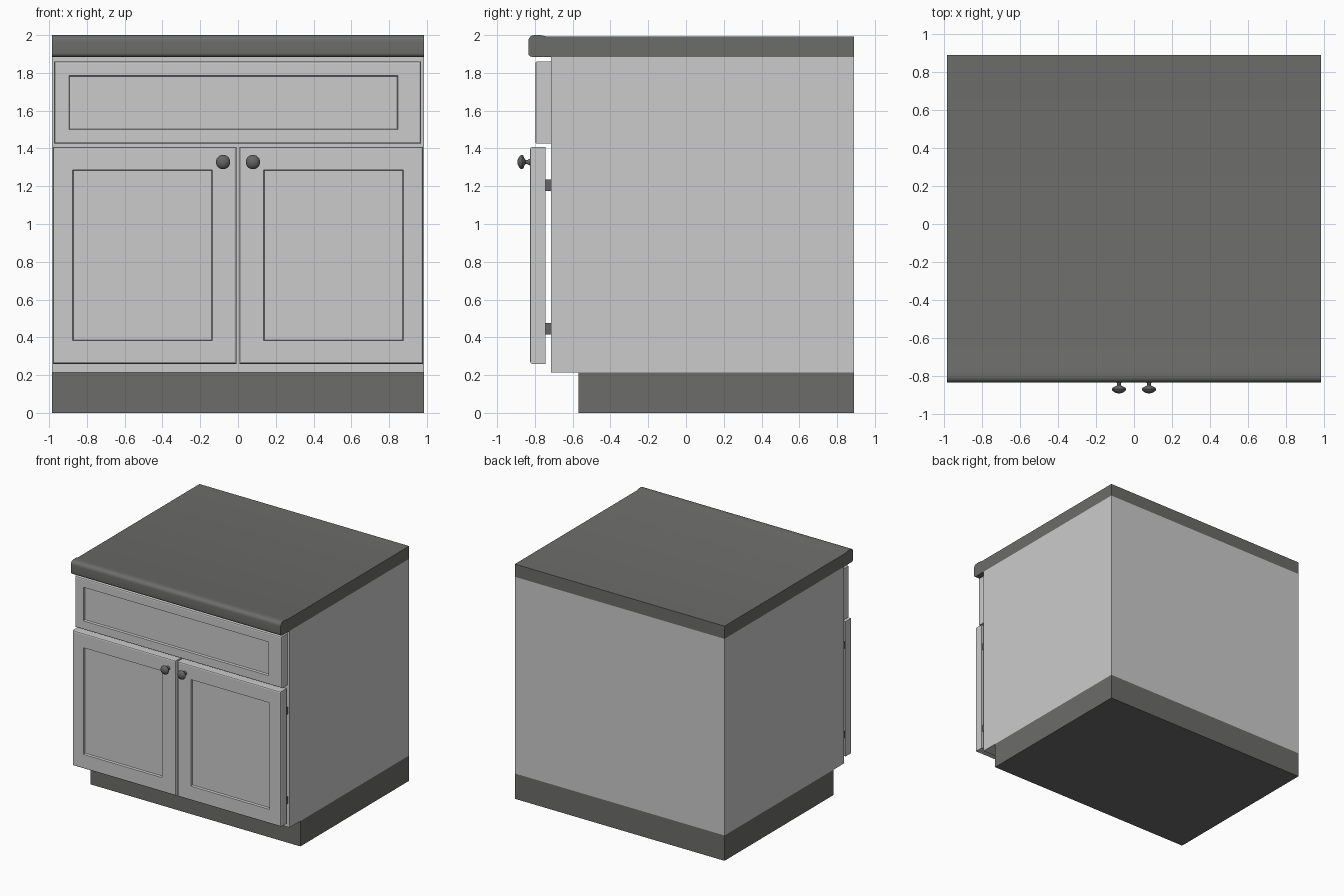
import bpy, bmesh, math
from mathutils import Matrix

cube = bpy.data.objects.get("Cube")
if cube:
    bpy.data.objects.remove(cube, do_unlink=True)


def material(name, rgb):
    m = bpy.data.materials.new(name)
    m.use_nodes = True
    m.diffuse_color = (*rgb, 1)
    m.node_tree.nodes["Principled BSDF"].inputs["Base Color"].default_value = (*rgb, 1)
    return m


LIGHT = material("light grey paint", (0.6, 0.6, 0.6))
DARK = material("dark grey", (0.15, 0.15, 0.145))
METAL = material("knob metal", (0.13, 0.13, 0.13))


def finish(name, bm, mat, smooth=False):
    bmesh.ops.recalc_face_normals(bm, faces=bm.faces)
    mesh = bpy.data.meshes.new(name)
    bm.to_mesh(mesh)
    bm.free()
    mesh.materials.append(mat)
    ob = bpy.data.objects.new(name, mesh)
    bpy.context.collection.objects.link(ob)
    if smooth:
        bpy.ops.object.select_all(action="DESELECT")
        ob.select_set(True)
        bpy.context.view_layer.objects.active = ob
        bpy.ops.object.shade_smooth_by_angle(angle=math.radians(40))
    return ob


def box(name, x, y, z, mat):
    bm = bmesh.new()
    bmesh.ops.create_cube(bm, size=1)
    for v in bm.verts:
        for i, (lo, hi) in enumerate((x, y, z)):
            v.co[i] = lo if v.co[i] < 0 else hi
    return finish(name, bm, mat)


def shaker_panel(name, outer, inner, front, back):
    """Slab with softened front edges and a recessed centre, lofted from rings."""
    soft, depth, slope = 0.01, 0.018, 0.004

    def ring(rect, inset, y):
        x0, x1, z0, z1 = rect
        x0, x1, z0, z1 = x0 + inset, x1 - inset, z0 + inset, z1 - inset
        return [bm.verts.new((x, y, z)) for x, z in ((x0, z0), (x1, z0), (x1, z1), (x0, z1))]

    bm = bmesh.new()
    rings = [ring(outer, 0, back), ring(outer, 0, front + soft),
             ring(outer, soft * 0.3, front + soft * 0.3), ring(outer, soft, front),
             ring(inner, 0, front), ring(inner, slope, front + depth)]
    for a, b in zip(rings, rings[1:]):
        for i in range(4):
            j = (i + 1) % 4
            bm.faces.new((a[i], a[j], b[j], b[i]))
    bm.faces.new(rings[0])
    bm.faces.new(rings[-1])
    return finish(name, bm, LIGHT)


W, BACK = 0.985, 0.89

# Carcass and recessed plinth
box("toe_kick_base", (-W, W), (-0.57, BACK), (0, 0.215), DARK)
box("cabinet_body", (-W, W), (-0.715, BACK), (0.215, 1.885), LIGHT)

# Worktop: side profile with rounded front lip, extruded across
profile = [(BACK, 1.885), (BACK, 1.993), (-0.74, 1.993), (-0.77, 2.0)]
for cy, cz, r, start in ((-0.803, 1.968, 0.032, 90), (-0.815, 1.905, 0.02, 180)):
    for k in range(7):
        a = math.radians(start + 15 * k)
        profile.append((cy + r * math.cos(a), cz + r * math.sin(a)))
bm = bmesh.new()
side = bm.faces.new([bm.verts.new((-W, y, z)) for y, z in profile])
ext = bmesh.ops.extrude_face_region(bm, geom=[side])["geom"]
bmesh.ops.translate(bm, vec=(2 * W, 0, 0),
                    verts=[g for g in ext if isinstance(g, bmesh.types.BMVert)])
finish("worktop", bm, DARK, smooth=True)

# Drawer front
shaker_panel("drawer_front", (-0.973, 0.968, 1.425, 1.86),
             (-0.895, 0.847, 1.5, 1.785), -0.798, -0.715)

# Doors, hinges and knobs on both sides
knob_profile = [(0.0, 0.0), (0.018, 0.0), (0.016, 0.006), (0.011, 0.014), (0.011, 0.024),
                (0.018, 0.03), (0.033, 0.036), (0.038, 0.044), (0.035, 0.052),
                (0.024, 0.061), (0.012, 0.066), (0.0, 0.067)]
for label, s in (("left", 1), ("right", -1)):
    def span(a, b):
        return tuple(sorted((s * a, s * b)))

    shaker_panel(label + "_door", (*span(0.008, 0.979), 0.26, 1.407),
                 (*span(0.135, 0.875), 0.382, 1.287), -0.825, -0.745)
    for level, z in (("lower", 0.445), ("upper", 1.205)):
        box(f"{label}_{level}_hinge", span(0.93, 0.97), (-0.745, -0.715),
            (z - 0.03, z + 0.03), METAL)

    bm = bmesh.new()
    verts = [bm.verts.new((r, 0, h)) for r, h in knob_profile]
    edges = [bm.edges.new(p) for p in zip(verts, verts[1:])]
    bmesh.ops.spin(bm, geom=verts + edges, cent=(0, 0, 0), axis=(0, 0, 1),
                   angle=2 * math.pi, steps=24)
    bmesh.ops.remove_doubles(bm, verts=bm.verts, dist=0.0001)
    bm.transform(Matrix.Translation((s * 0.079, -0.825, 1.328))
                 @ Matrix.Rotation(math.pi / 2, 4, "X"))
    finish(label + "_knob", bm, METAL, smooth=True)
